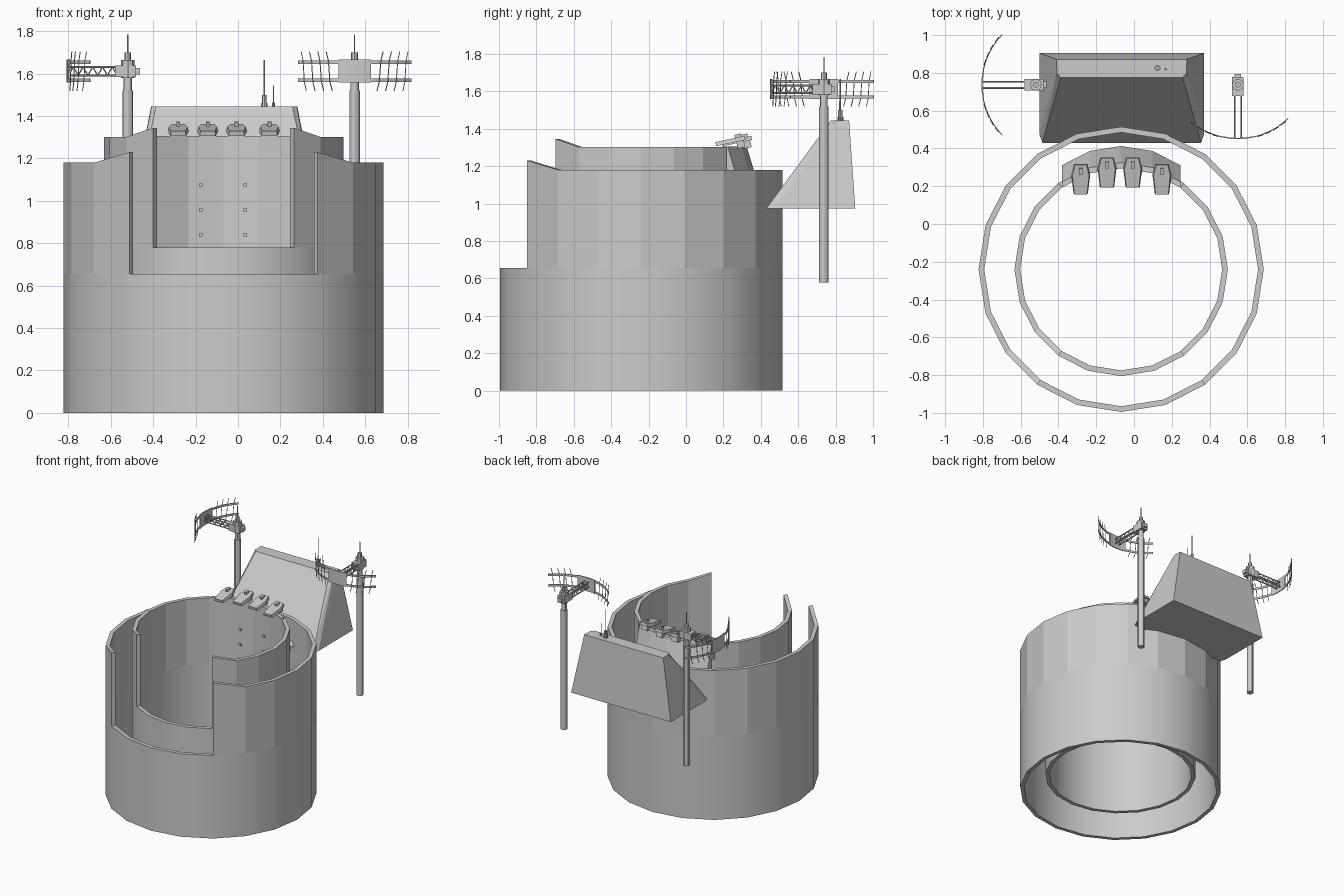
import bpy, bmesh, math
from mathutils import Vector, Matrix

if "Cube" in bpy.data.objects:
    bpy.data.objects.remove(bpy.data.objects["Cube"])

CX, CY = -0.068, -0.24          # centre of the two drums
STEP = math.radians(18)         # 20-sided drums


def finish(name, bm, smooth=False):
    bmesh.ops.recalc_face_normals(bm, faces=bm.faces)
    me = bpy.data.meshes.new(name)
    bm.to_mesh(me)
    bm.free()
    ob = bpy.data.objects.new(name, me)
    bpy.context.collection.objects.link(ob)
    if smooth:
        bpy.ops.object.select_all(action='DESELECT')
        ob.select_set(True)
        bpy.context.view_layer.objects.active = ob
        bpy.ops.object.shade_smooth_by_angle(angle=math.radians(30))
    return ob


def polar(r, k):
    # drum corner k, counted from the front
    return Vector((CX + r * math.sin(k * STEP), CY - r * math.cos(k * STEP), 0))


def sweep(bm, rings, closed=False):
    # joins a row of cross-sections into a solid
    vs = [[bm.verts.new(p) for p in ring] for ring in rings]
    n = len(vs[0])
    for i in range(len(vs) if closed else len(vs) - 1):
        a, b = vs[i], vs[(i + 1) % len(vs)]
        for j in range(n):
            bm.faces.new((a[j], a[(j + 1) % n], b[(j + 1) % n], b[j]))
    if not closed:
        bm.faces.new(vs[0])
        bm.faces.new(vs[-1][::-1])


def wall(bm, r, t, z0, tops, closed=False):
    rings = []
    for k, z in tops:
        o, i = polar(r, k), polar(r - t, k)
        rings.append([Vector((p.x, p.y, h)) for p, h in ((o, z0), (o, z), (i, z), (i, z0))])
    sweep(bm, rings, closed)


def box(bm, c, s, m=Matrix()):
    bmesh.ops.create_cube(bm, size=1, matrix=m @ Matrix.Translation(c) @ Matrix.Diagonal((*s, 1)))


def rod(bm, a, b, r, n=6, m=Matrix(), r2=None):
    a, b = Vector(a), Vector(b)
    d = b - a
    rot = d.to_track_quat('Z', 'Y').to_matrix().to_4x4()
    bmesh.ops.create_cone(bm, cap_ends=True, segments=n, radius1=r, radius2=r if r2 is None else r2,
                          depth=d.length, matrix=m @ Matrix.Translation((a + b) / 2) @ rot)


# lower drums
for name, r, z0, z1 in (("outer_drum_base", 0.755, 0, 0.655), ("inner_drum_base", 0.565, 0.122, 0.78)):
    bm = bmesh.new()
    wall(bm, r, 0.03, z0, [(k, z1) for k in range(20)], True)
    finish(name, bm, True)

# upper faceted walls, open at the front
bm = bmesh.new()
wall(bm, 0.755, 0.03, 0.655, [(k, 1.23 if k in (2, 18) else 1.18) for k in range(2, 19)])
finish("outer_drum_wall", bm)
bm = bmesh.new()
wall(bm, 0.565, 0.03, 0.78, [(k, 1.345 if k == 2 else 1.302) for k in range(2, 9)])
wall(bm, 0.565, 0.03, 0.78, [(k, 1.18) for k in range(8, 13)])
wall(bm, 0.565, 0.03, 0.78, [(k, 1.345 if k == 18 else 1.302) for k in range(12, 19)])
finish("inner_drum_wall", bm)

# flared console on the back of the inner wall
bm = bmesh.new()
section = ((0, 1.18), (0, 1.305), (0.03, 1.305), (0.118, 1.01), (0.035, 1.01), (0.035, 1.18))
sweep(bm, [[polar(0.535, k) + Vector((0, dy, z)) for dy, z in section] for k in range(8, 13)])
finish("console", bm)

# bolts inside the drum
bm = bmesh.new()
for x in (-0.176, 0.034):
    for z in (0.84, 0.955, 1.075):
        box(bm, (x, 0.278, z), (0.018, 0.02, 0.016))
finish("wall_bolts", bm)

# tilted periscope hoods
for i, (x, y) in enumerate(((-0.282, 0.16), (-0.143, 0.195), (-0.007, 0.195), (0.148, 0.16))):
    bm = bmesh.new()
    m = Matrix.Translation((x, y, 1.315)) @ Matrix.Rotation(math.radians(12), 4, 'X')
    outline = ((-0.038, 0), (0.038, 0), (0.05, 0.1), (0.035, 0.16), (-0.035, 0.16), (-0.05, 0.1))
    sweep(bm, [[m @ Vector((px * s, py, z)) for px, py in outline] for z, s in ((-0.008, 1), (0.014, 0.88))])
    box(bm, (0, 0.125, 0.022), (0.018, 0.035, 0.018), m)
    box(bm, (0, 0.13, -0.025), (0.05, 0.04, 0.04), m)
    finish(f"periscope_hood_{i + 1}", bm)

# sloping equipment box behind the drums
bm = bmesh.new()
for x, y, z in ((0.436, 0.905, 0.975), (0.436, 0.475, 0.975), (0.42, 0.43, 0.975),
                (0.345, 0.872, 1.445), (0.343, 0.80, 1.445), (0.322, 0.775, 1.445)):
    for s in (-1, 1):
        bm.verts.new((-0.065 + s * x, y, z))
bmesh.ops.convex_hull(bm, input=bm.verts)
bmesh.ops.dissolve_limit(bm, angle_limit=0.02, verts=bm.verts, edges=bm.edges)
finish("equipment_box", bm)

# whip aerials on the box
bm = bmesh.new()
rod(bm, (0.124, 0.825, 1.44), (0.124, 0.825, 1.462), 0.016, 10)
rod(bm, (0.124, 0.825, 1.46), (0.124, 0.825, 1.50), 0.011, 8)
rod(bm, (0.124, 0.825, 1.50), (0.124, 0.825, 1.665), 0.003)
rod(bm, (0.168, 0.82, 1.44), (0.168, 0.82, 1.465), 0.007, 8)
rod(bm, (0.168, 0.82, 1.46), (0.168, 0.82, 1.545), 0.002)
finish("whip_aerials", bm)


def antenna(name, x, y, turn):
    # built pointing along local -y, origin on the mast axis
    m = Matrix.Translation((x, y, 0)) @ Matrix.Rotation(turn, 4, 'Z')
    zc = 1.612
    # mast
    bm = bmesh.new()
    rod(bm, (0, 0, 0.578), (0, 0, 1.52), 0.025, 12, m)
    rod(bm, (0, 0, 1.51), (0, 0, 1.60), 0.02, 12, m)
    finish(name + "_mast", bm, True)
    # head with finial
    bm = bmesh.new()
    box(bm, (0, -0.01, zc), (0.06, 0.10, 0.055), m)
    box(bm, (0, 0.045, zc), (0.035, 0.025, 0.03), m)
    rod(bm, (0, 0, 1.58), (0, 0, 1.665), 0.032, 8, m)
    rod(bm, (0, 0, 1.66), (0, 0, 1.70), 0.016, 8, m)
    rod(bm, (0, 0, 1.70), (0, 0, 1.785), 0.003, 6, m)
    finish(name + "_head", bm)
    # lattice boom
    bm = bmesh.new()
    for sx in (-0.017, 0.017):
        for dz in (-0.02, 0.02):
            rod(bm, (sx, -0.04, zc + dz), (sx, -0.285, zc + dz), 0.005, 6, m)
        for i in range(10):
            a = 0.02 if i % 2 else -0.02
            rod(bm, (sx, -0.05 - i * 0.023, zc + a), (sx, -0.073 - i * 0.023, zc - a), 0.003, 4, m)
    finish(name + "_boom", bm)
    # curved reflector: two strips, centre plate and dipoles
    bm = bmesh.new()
    half, sag = 0.268, 0.108
    rad = (half ** 2 + sag ** 2) / (2 * sag)
    amax = math.asin(half / rad)

    def arc(a, z, r=rad):
        return Vector((r * math.sin(a), -0.288 + rad - r * math.cos(a), z))

    def strip(a_end, z, h, n, t=0.005):
        rings = []
        for i in range(n + 1):
            a = -a_end + 2 * a_end * i / n
            rings.append([m @ arc(a, z + dz, r) for r, dz in
                          ((rad, -h), (rad, h), (rad - t, h), (rad - t, -h))])
        sweep(bm, rings)
    strip(amax, zc + 0.042, 0.008, 14)
    strip(amax, zc - 0.042, 0.008, 14)
    strip(math.asin(0.077 / rad), zc, 0.054, 4, 0.007)
    for s in (-1, 1):
        for d in (0.12, 0.16, 0.20, 0.24):
            a = s * math.asin(d / rad)
            for e in (-1, 1):
                p = arc(a, zc)
                q = arc(a + s * e * 0.01, zc + e * 0.05)
                tip = arc(a + s * 0.04 * e, zc + e * 0.093)
                rod(bm, p, q, 0.0025, 4, m)
                rod(bm, q, tip, 0.0025, 4, m)
    finish(name + "_reflector", bm)


antenna("left_antenna", -0.52, 0.737, math.radians(-90))
antenna("right_antenna", 0.55, 0.737, 0)
